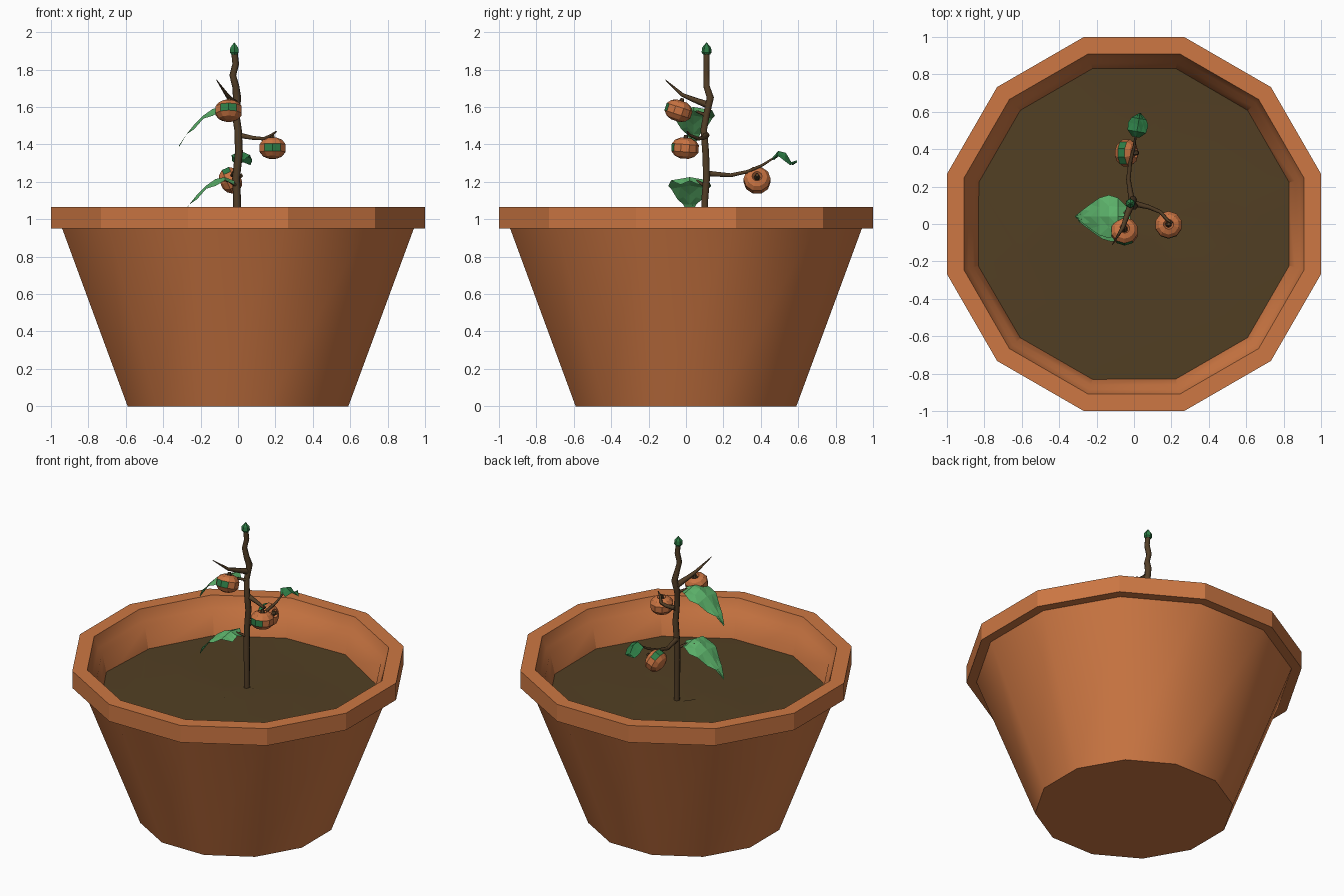
import bpy
import bmesh
import random
from math import cos, sin, pi, radians, atan2
from mathutils import Vector

random.seed(4)
cube = bpy.data.objects.get("Cube")
if cube:
    bpy.data.objects.remove(cube, do_unlink=True)


def material(name, r, g, b):
    m = bpy.data.materials.new(name)
    m.use_nodes = True
    m.diffuse_color = (r, g, b, 1)
    m.node_tree.nodes["Principled BSDF"].inputs["Base Color"].default_value = (r, g, b, 1)
    return m


terracotta = material("terracotta", .61, .185, .056)
earth = material("soil brown", .084, .05, .017)
bark = material("bark brown", .085, .048, .02)
leaf_green = material("leaf green", .11, .46, .15)
deep_green = material("deep green", .026, .2, .06)
fruit_orange = material("fruit orange", .59, .175, .055)


def add_mesh(name, bm, *mats, smooth=None):
    mesh = bpy.data.meshes.new(name)
    bm.to_mesh(mesh)
    bm.free()
    ob = bpy.data.objects.new(name, mesh)
    bpy.context.collection.objects.link(ob)
    for m in mats:
        mesh.materials.append(m)
    if smooth:
        select(ob)
        bpy.ops.object.shade_smooth_by_angle(angle=radians(smooth))
    return ob


def select(ob):
    bpy.ops.object.select_all(action='DESELECT')
    ob.select_set(True)
    bpy.context.view_layer.objects.active = ob


def lathe(profile, sides, jitter=0):
    """Spin (radius to flat side, z) points into a faceted solid; ends are capped."""
    bm = bmesh.new()
    grow = 1 / cos(pi / sides)
    rings = []
    for r, z in profile:
        angles = [2 * pi * (i + .5) / sides for i in range(sides)]
        rings.append([bm.verts.new((r * grow * cos(a), r * grow * sin(a),
                                    z + random.uniform(-jitter, jitter))) for a in angles])
    for a, b in zip(rings, rings[1:]):
        for i in range(sides):
            j = (i + 1) % sides
            bm.faces.new((a[i], a[j], b[j], b[i]))
    bm.faces.new(rings[0])
    bm.faces.new(rings[-1])
    bmesh.ops.recalc_face_normals(bm, faces=bm.faces)
    return bm


def tube(name, points, mat, sides_level=1):
    """Tapered branch through (x, y, z, radius) points."""
    curve = bpy.data.curves.new(name, 'CURVE')
    curve.dimensions = '3D'
    curve.bevel_depth = 1
    curve.bevel_resolution = sides_level
    curve.use_fill_caps = True
    spline = curve.splines.new('POLY')
    spline.points.add(len(points) - 1)
    for p, (x, y, z, r) in zip(spline.points, points):
        p.co = (x, y, z, 1)
        p.radius = r
    curve.materials.append(mat)
    ob = bpy.data.objects.new(name, curve)
    bpy.context.collection.objects.link(ob)
    select(ob)
    bpy.ops.object.convert(target='MESH')
    return ob


# Pot: base, tapering wall, thick rim and stepped inside
pot_profile = [(.59, 0), (.94, .95), (1, .95), (1, 1.065), (.91, 1.065),
               (.885, .99), (.86, .96), (.82, .78)]
add_mesh("pot", lathe(pot_profile, 12), terracotta, smooth=29)

# Soil: slightly uneven disc
soil_profile = [(.845, .83), (.6, .83), (.35, .835), (.12, .835)]
add_mesh("soil", lathe(soil_profile, 12, .008), earth, smooth=40)

# Main stem with bud
tube("stem", [(-.005, .105, .8, .02), (-.005, .1, 1.1, .021), (-.01, .11, 1.22, .021),
              (.005, .105, 1.36, .021), (0, .095, 1.48, .02), (-.012, .11, 1.56, .02),
              (-.005, .13, 1.65, .022), (-.012, .11, 1.71, .019), (-.028, .11, 1.77, .018),
              (-.012, .11, 1.83, .018), (-.02, .11, 1.9, .017)], bark)
bud = add_mesh("bud", lathe([(.017, 0), (.023, .01), (.021, .035), (.001, .063)], 6), deep_green)
bud.location = (-.02, .11, 1.882)

# Side branches
tube("upper_twig", [(-.01, .12, 1.61, .021), (-.04, .04, 1.64, .015),
                    (-.06, -.02, 1.665, .011), (-.115, -.11, 1.745, .002)], bark)
tube("left_branch", [(0, .11, 1.45, .017), (.08, .09, 1.435, .012),
                     (.14, .065, 1.43, .01), (.18, .02, 1.45, .008), (.205, .005, 1.47, .004)], bark)
tube("back_branch", [(-.01, .11, 1.245, .017), (-.03, .24, 1.235, .012),
                     (-.02, .33, 1.255, .01), (.0, .41, 1.29, .008), (.01, .48, 1.335, .005)], bark)
tube("leaf_stalk_upper", [(-.01, .1, 1.56, .01), (-.05, .06, 1.575, .007), (-.1, .05, 1.585, .005)], bark)
tube("leaf_stalk_lower", [(-.01, .1, 1.18, .01), (-.05, .06, 1.205, .007), (-.1, .05, 1.21, .005)], bark)

# Fruits: flattened globes with a green patch on one side of the middle band
fruit_profile = [(.014, .035), (.026, .055), (.052, .043), (.069, .02),
                 (.069, -.02), (.05, -.044), (.022, -.056)]


def fruit(name, place, rotation, patch_angle):
    bm = lathe(fruit_profile, 10)
    for f in bm.faces:
        c = f.calc_center_median()
        turn = (atan2(c.y, c.x) - patch_angle + pi) % (2 * pi) - pi
        if abs(c.z) < .01 and abs(turn) < radians(40):
            f.material_index = 1
    ob = add_mesh(name, bm, fruit_orange, deep_green)
    calyx = add_mesh(name + "_stalk", lathe([(.017, .03), (.014, .045), (.008, .07)], 6), bark)
    for o in (ob, calyx):
        o.location = place
        o.rotation_euler = [radians(a) for a in rotation]


fruit("upper_fruit", (-.05, -.04, 1.58), (-18, 0, 0), -pi / 2)
fruit("left_fruit", (.185, -.005, 1.38), (-4, 0, 0), -pi / 2)
fruit("back_fruit", (-.04, .38, 1.208), (0, 66, 0), pi)


def leaf(name, place, rows, mat, fold, turn=0, scale=1):
    """Folded leaf: rows of (distance, height, half width) along the midrib."""
    bm = bmesh.new()
    strips = []
    for i, (d, h, w) in enumerate(rows):
        ripple = .008 * (-1) ** i
        strips.append([bm.verts.new(Vector((d, s * w, h - abs(s) * (fold * w + ripple))) * scale)
                       for s in (-1, -.5, 0, .5, 1)])
    for a, b in zip(strips, strips[1:]):
        for i in range(4):
            bm.faces.new((a[i], b[i], b[i + 1], a[i + 1]))
    bmesh.ops.triangulate(bm, faces=bm.faces)
    ob = add_mesh(name, bm, mat)
    ob.location = place
    ob.rotation_euler.z = turn


# Large drooping leaves reaching to the right, small curled one at the back
big_rows = [(-.02, -.005, .05), (.03, .015, .1), (.08, .005, .115), (.13, -.03, .1),
            (.18, -.08, .065), (.22, -.13, .035), (.26, -.19, .003)]
leaf("upper_leaf", (-.055, .04, 1.585), big_rows, leaf_green, .25, pi)
leaf("lower_leaf", (-.04, .02, 1.21), big_rows, leaf_green, .25, pi)
small_rows = [(0, 0, .02), (.03, .03, .05), (.07, .02, .055), (.1, -.03, .04), (.13, -.02, .004)]
leaf("small_back_leaf", (.01, .465, 1.335), small_rows, deep_green, .6, radians(80))
